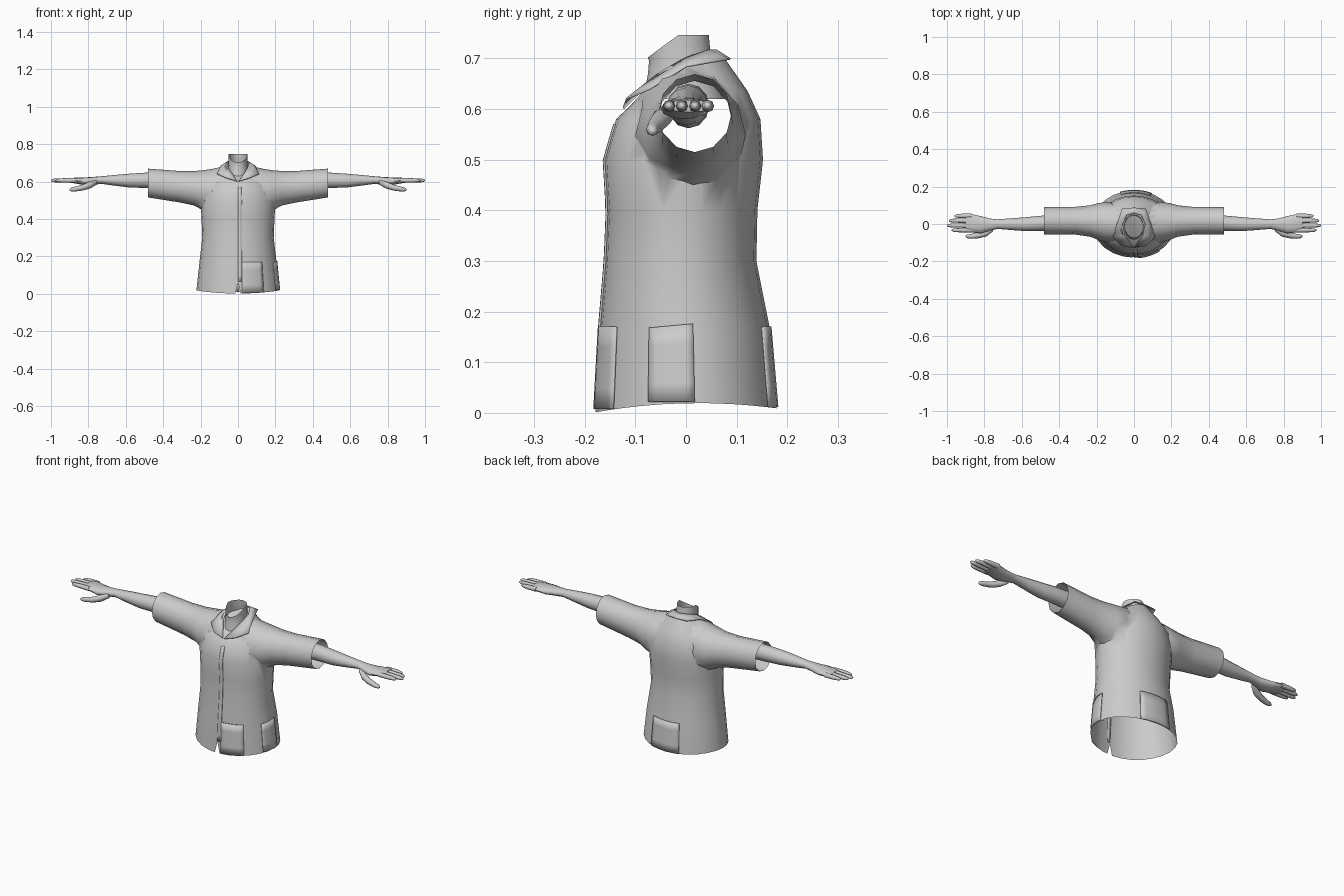
import bpy, bmesh
from math import sin, cos, pi, atan2

if "Cube" in bpy.data.objects:
    bpy.data.objects.remove(bpy.data.objects["Cube"])

def finish(name, bm, angle=50):
    bmesh.ops.recalc_face_normals(bm, faces=bm.faces)
    me = bpy.data.meshes.new(name)
    bm.to_mesh(me)
    bm.free()
    ob = bpy.data.objects.new(name, me)
    bpy.context.collection.objects.link(ob)
    smooth(ob, angle)
    return ob

def activate(ob):
    bpy.ops.object.select_all(action='DESELECT')
    ob.select_set(True)
    bpy.context.view_layer.objects.active = ob

def smooth(ob, angle=50):
    activate(ob)
    bpy.ops.object.shade_smooth_by_angle(angle=angle * pi / 180)

def loft(bm, rings, start=True, end=True):
    vs = [[bm.verts.new(p) for p in r] for r in rings]
    n = len(vs[0])
    for a, b in zip(vs, vs[1:]):
        for i in range(n):
            j = (i + 1) % n
            bm.faces.new((a[i], a[j], b[j], b[i]))
    if start:
        bm.faces.new(vs[0])
    if end:
        bm.faces.new(vs[-1])

def xring(x, y0, y1, z0, z1, n=12):
    """Oval ring in a plane of constant x, given by its y and z extents."""
    return [(x, (y0 + y1) / 2 + (y1 - y0) / 2 * sin(2 * pi * i / n),
             (z0 + z1) / 2 + (z1 - z0) / 2 * cos(2 * pi * i / n)) for i in range(n)]

def boolean(ob, other, op):
    m = ob.modifiers.new('bool', 'BOOLEAN')
    m.operation, m.object, m.solver = op, other, 'EXACT'
    activate(ob)
    bpy.ops.object.modifier_apply(modifier=m.name)
    bpy.data.objects.remove(other)

# Torso profile: z, half width, front y, back y
PROFILE = [(0.006, .222, -.180, .179), (.17, .206, -.171, .165), (.30, .191, -.160, .139),
           (.40, .195, -.156, .141), (.50, .200, -.162, .152), (.58, .178, -.138, .147),
           (.635, .125, -.112, .122), (.69, .068, -.095, .075)]

def torso_point(t, z, grow=1.0):
    z = min(max(z, PROFILE[0][0]), PROFILE[-1][0])
    for a, b in zip(PROFILE, PROFILE[1:]):
        if z <= b[0] + 1e-9:
            k = (z - a[0]) / (b[0] - a[0])
            w, f, r = [a[i] + (b[i] - a[i]) * k for i in (1, 2, 3)]
            break
    return (w * grow * cos(t), (f + r) / 2 + (r - f) / 2 * grow * sin(t), z)

N = 24
rings = []
for k, row in enumerate(PROFILE):
    ring = []
    for i in range(N):
        t = 2 * pi * i / N
        x, y, z = torso_point(t, row[0])
        if k == 0:
            z += .014 * cos(t) ** 2 + .004 * sin(t) - .001
        if k == len(PROFILE) - 1:
            z += .012 * max(0, sin(t)) - .07 * max(0, -sin(t)) ** 2
        if k == len(PROFILE) - 2:
            z -= .03 * max(0, -sin(t)) ** 2
        ring.append((x, y, z))
    rings.append(ring)
bm = bmesh.new()
loft(bm, rings)
shirt = finish('shirt', bm)

# Short sleeves, merged into the torso
SLEEVE = [(.075, -.10, .105, .43, .682), (.14, -.10, .118, .43, .667), (.19, -.085, .112, .448, .66),
          (.235, -.068, .10, .472, .656), (.31, -.057, .092, .488, .656), (.48, -.055, .09, .515, .669)]
for s in (1, -1):
    bm = bmesh.new()
    loft(bm, [xring(s * r[0], *r[1:]) for r in SLEEVE])
    boolean(shirt, finish('sleeve', bm), 'UNION')

# Notch at the front hem
bm = bmesh.new()
loft(bm, [[(-.017, y, -.01), (.017, y, -.01), (0, y, .06)] for y in (-.25, -.1)])
boolean(shirt, finish('notch_cutter', bm), 'DIFFERENCE')

# Open the hem, the notch and the cuffs
bm = bmesh.new()
bm.from_mesh(shirt.data)
gone = []
for f in bm.faces:
    c, n = f.calc_center_median(), f.normal
    if ((c.z < .03 and n.z < -.7) or (abs(c.x) > .475 and abs(n.x) > .9)
            or (abs(c.x) < .019 and c.z < .07 and c.y < -.05)):
        gone.append(f)
bmesh.ops.delete(bm, geom=gone, context='FACES')
bm.to_mesh(shirt.data)
bm.free()
smooth(shirt, 55)

# Patch pockets and button placket follow the torso surface
def patch(name, t0, t1, z0, z1, grow, slope=0, cols=6, rows=4):
    bm = bmesh.new()
    g = [[bm.verts.new(torso_point(t0 + (t1 - t0) * i / cols,
          z0 + (z1 + slope * i / cols - z0) * j / rows, grow)) for i in range(cols + 1)]
         for j in range(rows + 1)]
    for a, b in zip(g, g[1:]):
        for i in range(cols):
            bm.faces.new((a[i], a[i + 1], b[i + 1], b[i]))
    ob = finish(name, bm)
    m = ob.modifiers.new('cloth', 'SOLIDIFY')
    m.thickness, m.offset = .004, 0
    return ob

patch('front_pocket', -pi / 2 + .10, -pi / 2 + .66, .008, .17, 1.012)
patch('side_pocket', -.42, .10, .022, .168, 1.012, .008)
patch('back_pocket', pi / 2 - .44, pi / 2 + .34, .012, .17, 1.012)
patch('placket', -pi / 2, -pi / 2 + .10, .065, .57, 1.004, 0, 2, 14)

# Neck: open tube with a slanted cut at the top
def neck_ring(rx, y0, y1, z, cut=False):
    out = []
    for i in range(16):
        t = 2 * pi * i / 16
        y = (y0 + y1) / 2 + (y1 - y0) / 2 * sin(t)
        out.append((rx * cos(t), y, z if not cut else min(.746, .702 + .75 * (y - y0))))
    return out

bm = bmesh.new()
loft(bm, [neck_ring(.062, -.085, .075, .62), neck_ring(.053, -.075, .058, .67),
          neck_ring(.05, -.073, .05, .695), neck_ring(.05, -.075, .045, .745, True)], False, False)
finish('neck', bm)

# Collar with pointed lapels
INNER = [(0, .06, .718), (.04, .047, .718), (.062, 0, .703), (.048, -.06, .668), (.004, -.125, .603)]
OUTER = [(0, .088, .70), (.064, .082, .70), (.092, 0, .686), (.112, -.072, .642), (.066, -.118, .622)]
bm = bmesh.new()
a = [bm.verts.new(p) for p in INNER]
b = [bm.verts.new(p) for p in OUTER]
for i in range(4):
    bm.faces.new((a[i], a[i + 1], b[i + 1], b[i]))
collar = finish('collar', bm, 40)
m = collar.modifiers.new('mirror', 'MIRROR')
m = collar.modifiers.new('cloth', 'SOLIDIFY')
m.thickness = .004

# Forearms, palms, fingers and thumbs
ARM = [(.40, -.036, .046, .562, .65), (.50, -.037, .044, .566, .647), (.58, -.038, .036, .568, .642),
       (.66, -.032, .03, .578, .635), (.73, -.026, .025, .588, .628), (.77, -.036, .029, .583, .625),
       (.82, -.05, .042, .580, .622), (.87, -.045, .053, .590, .621), (.90, -.042, .055, .594, .618)]
FINGERS = [(-.033, .975), (-.008, 1.0), (.018, .99), (.043, .96)]
THUMB = [(.755, -.028, .596, .012), (.79, -.048, .582, .019), (.83, -.06, .568, .016),
         (.87, -.066, .560, .013), (.892, -.066, .557, .010), (.90, -.066, .556, .004)]
bm = bmesh.new()
loft(bm, [xring(*r) for r in ARM])
for y, tip in FINGERS:
    path = [(.87, .0125), (.92, .012), (tip - .025, .0105), (tip - .007, .008), (tip, .003)]
    loft(bm, [xring(x, y - r, y + r, .606 - r, .606 + r, 8) for x, r in path])
loft(bm, [xring(x, y - r, y + r, z - r, z + r, 8) for x, y, z, r in THUMB])
arms = finish('arms', bm, 60)
arms.modifiers.new('mirror', 'MIRROR')
